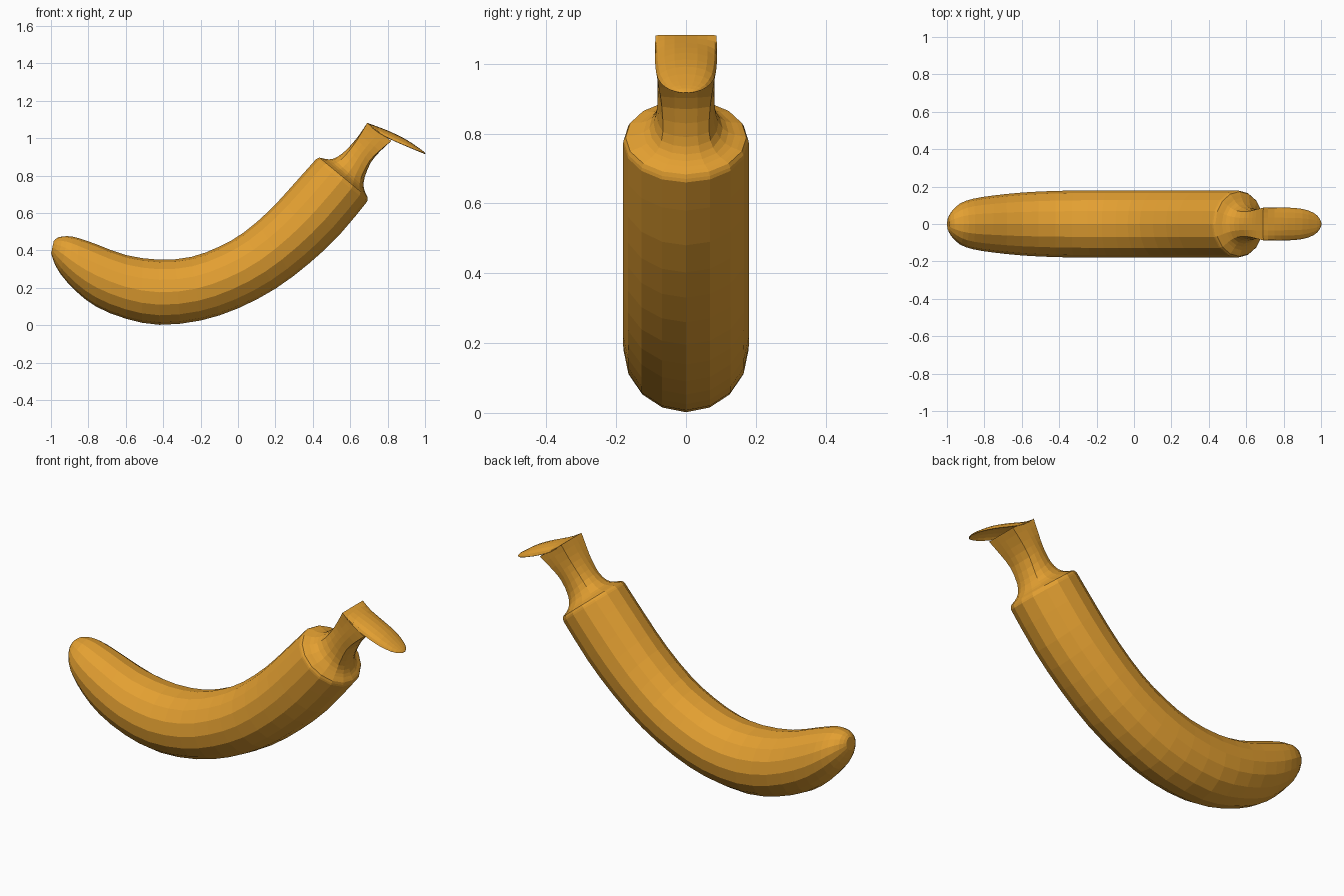
import bpy, bmesh, math
from mathutils import Vector

if "Cube" in bpy.data.objects:
    bpy.data.objects.remove(bpy.data.objects["Cube"])

peel = bpy.data.materials.new("banana_orange")
peel.diffuse_color = (0.77, 0.35, 0.031, 1)
peel.use_nodes = True
peel.node_tree.nodes["Principled BSDF"].inputs["Base Color"].default_value = peel.diffuse_color
SIDES = 16


def finish(bm, name):
    bmesh.ops.recalc_face_normals(bm, faces=bm.faces)
    me = bpy.data.meshes.new(name)
    bm.to_mesh(me)
    bm.free()
    me.materials.append(peel)
    ob = bpy.data.objects.new(name, me)
    bpy.context.collection.objects.link(ob)
    return ob


def refine(rows, n):
    """Catmull-Rom interpolation between profile rows."""
    rows = [Vector(r) for r in rows]
    out = []
    for i in range(len(rows) - 1):
        a, b, c, d = rows[max(i - 1, 0)], rows[i], rows[i + 1], rows[min(i + 2, len(rows) - 1)]
        for k in range(n):
            t = k / n
            out.append(b + 0.5 * t * ((c - a) + t * ((2 * a - 5 * b + 4 * c - d) + t * (3 * (b - c) + d - a))))
    return out + [rows[-1]]


def loft(name, rows):
    """Rings from (upper x, upper z, lower x, lower z, half width, squareness)."""
    bm = bmesh.new()
    rings = []
    for ux, uz, lx, lz, w, sq in rows:
        ring = []
        for i in range(SIDES):
            a = 2 * math.pi * i / SIDES
            c, s = math.cos(a), math.sin(a)
            k = 1 + sq * (1 / max(abs(c), abs(s)) - 1)
            c, s = c * k, s * k
            ring.append(bm.verts.new(((ux + lx) / 2 + c * (ux - lx) / 2, s * w,
                                      (uz + lz) / 2 + c * (uz - lz) / 2)))
        rings.append(ring)
    for r, q in zip(rings, rings[1:]):
        for i in range(SIDES):
            j = (i + 1) % SIDES
            bm.faces.new((r[i], r[j], q[j], q[i]))
    bm.faces.new(rings[0])
    bm.faces.new(rings[-1])
    return finish(bm, name)


# curved body
body = [(-.985, .45, -.999, .385, .035, 0), (-.96, .47, -.985, .34, .07, 0),
        (-.91, .476, -.95, .275, .11, 0), (-.85, .465, -.87, .185, .135, 0),
        (-.75, .43, -.76, .1, .152, 0), (-.6, .375, -.6, .035, .168, 0),
        (-.42, .35, -.42, .002, .177, 0), (-.25, .365, -.2, .025, .18, 0),
        (-.1, .42, 0, .09, .18, 0), (.03, .495, .2, .195, .18, 0),
        (.17, .615, .38, .33, .18, 0), (.29, .745, .54, .48, .18, 0),
        (.415, .885, .69, .66, .18, 0)]
# shoulder and flared neck, turning square at the end
neck = [(.415, .885, .69, .66, .18, 0), (.435, .896, .693, .683, .173, 0),
        (.47, .888, .682, .705, .14, 0), (.51, .89, .672, .74, .105, .1),
        (.56, .92, .677, .79, .085, .25), (.61, .97, .71, .87, .081, .5),
        (.65, 1.02, .76, .93, .083, .8), (.69, 1.08, .82, .985, .087, 1)]
loft("banana_body", refine(body, 2) + refine(neck, 2)[1:])

# peel flap: thin domed tongue hanging from the upper edge of the neck
flap = refine([(.69, 1.08, 1.08, .087), (.75, 1.058, 1.03, .087), (.82, 1.03, .992, .086),
               (.9, .99, .957, .079), (.96, .95, .932, .058), (.99, .928, .92, .03),
               (1.0, .917, .916, .006)], 2)
bm = bmesh.new()
grid = []
for x, zc, ze, w in flap:
    grid.append([bm.verts.new((x, w * math.sin(t * math.pi / 2),
                               ze + (zc - ze) * math.cos(t * math.pi / 2)))
                 for t in [i / 4 for i in range(-4, 5)]])
for r, q in zip(grid, grid[1:]):
    for i in range(8):
        bm.faces.new((r[i], r[i + 1], q[i + 1], q[i]))
ob = finish(bm, "peel_flap")
sol = ob.modifiers.new("thickness", 'SOLIDIFY')
sol.thickness = 0.004
sol.offset = 0
